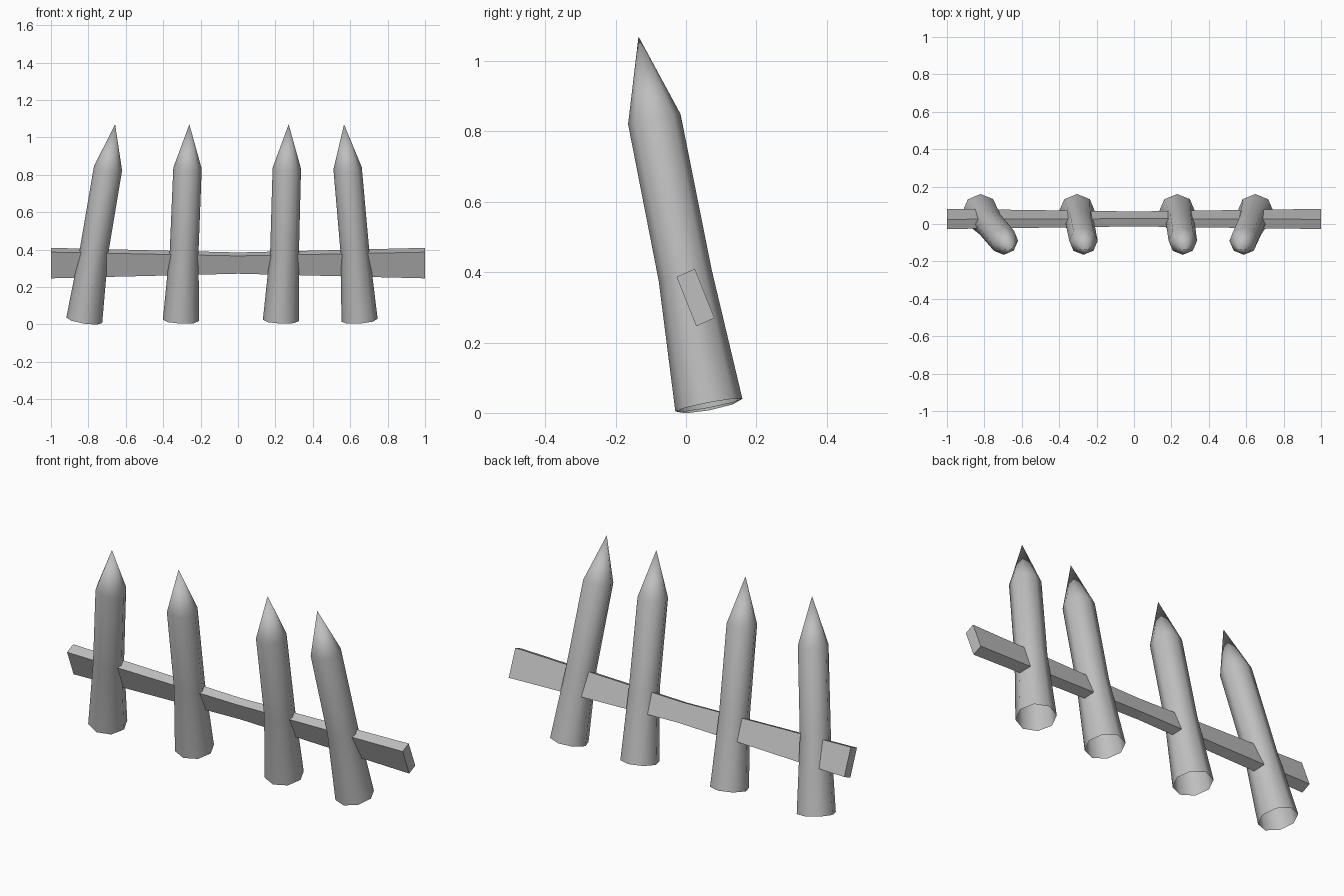
import bpy, bmesh, math
from mathutils import Vector

cube = bpy.data.objects.get("Cube")
if cube:
    bpy.data.objects.remove(cube, do_unlink=True)

GREY = (0.52, 0.52, 0.52, 1)
wood = bpy.data.materials.new("plain grey")
wood.use_nodes = True
wood.diffuse_color = GREY
wood.node_tree.nodes["Principled BSDF"].inputs["Base Color"].default_value = GREY

SIDES = 8


def finish(name, bm, smooth):
    bmesh.ops.recalc_face_normals(bm, faces=bm.faces)
    for f in bm.faces:
        f.smooth = smooth
    mesh = bpy.data.meshes.new(name)
    bm.to_mesh(mesh)
    bm.free()
    mesh.materials.append(wood)
    obj = bpy.data.objects.new(name, mesh)
    bpy.context.collection.objects.link(obj)
    return obj


def bridge(bm, a, b):
    for i in range(len(a)):
        j = (i + 1) % len(a)
        bm.faces.new((a[i], a[j], b[j], b[i]))


# Sharpened stakes: open-bottomed octagonal shafts, slightly bent at the rail
LEVELS = [(0.065, 0.022, 0.097), (-0.002, 0.39, 0.077), (-0.09, 0.835, 0.076)]
TIP_Y, TIP_Z = -0.135, 1.07


def stake(name, xs, tip_x):
    bm = bmesh.new()
    centres = [Vector((x, y, z)) for x, (y, z, r) in zip(xs, LEVELS)]
    turn = Vector((0, 0, 1)).rotation_difference(centres[-1] - centres[0])
    rings = []
    for c, (_, _, r) in zip(centres, LEVELS):
        angles = [math.tau * i / SIDES for i in range(SIDES)]
        rings.append([bm.verts.new(c + turn @ Vector((r * math.cos(a), r * math.sin(a), 0)))
                      for a in angles])
    for a, b in zip(rings, rings[1:]):
        bridge(bm, a, b)
    tip = bm.verts.new((tip_x, TIP_Y, TIP_Z))
    for i in range(SIDES):
        bm.faces.new((rings[-1][i], rings[-1][(i + 1) % SIDES], tip))
    return finish(name, bm, True)


stake("stake_far_right", (-0.822, -0.770, -0.695), -0.657)
stake("stake_inner_right", (-0.305, -0.288, -0.270), -0.260)
stake("stake_inner_left", (0.230, 0.249, 0.261), 0.271)
stake("stake_far_left", (0.650, 0.625, 0.586), 0.567)

# Cross rail: tilted plank, narrowing towards the middle
bm = bmesh.new()
centre = Vector((0, 0.027, 0.328))
tall = Vector((0, -0.028, 0.07))
thick = Vector((0, 0.026, 0.0115))
sections = []
for x, s, t in ((-1, 1, 1), (0, 0.68, 0.8), (1, 1, 1)):
    mid = centre + Vector((x, 0, 0))
    sections.append([bm.verts.new(mid + tall * s * u + thick * t * v)
                     for u, v in ((-1, -1), (1, -1), (1, 1), (-1, 1))])
for a, b in zip(sections, sections[1:]):
    bridge(bm, a, b)
bm.faces.new(sections[0])
bm.faces.new(sections[-1])
finish("cross_rail", bm, False)
